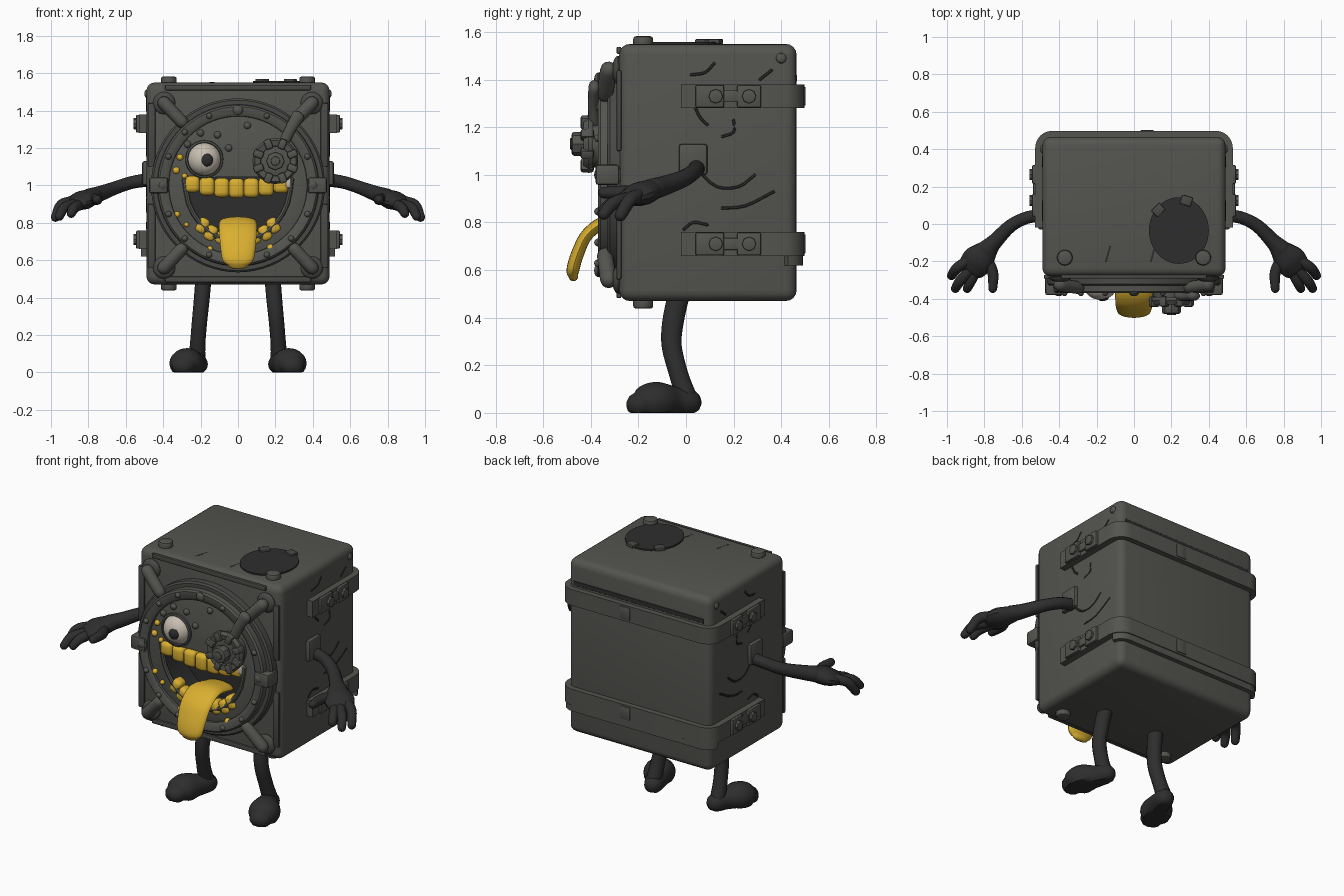
import bpy, bmesh, math
from mathutils import Vector, Matrix

if "Cube" in bpy.data.objects:
    bpy.data.objects.remove(bpy.data.objects["Cube"])

def material(name, r, g, b):
    m = bpy.data.materials.new(name)
    m.diffuse_color = (r, g, b, 1)
    m.use_nodes = True
    m.node_tree.nodes["Principled BSDF"].inputs["Base Color"].default_value = m.diffuse_color
    return m

GREY = material("iron grey", 0.088, 0.088, 0.080)
TRIM = material("dark iron", 0.066, 0.066, 0.062)
BLACK = material("soft black", 0.027, 0.027, 0.027)
YELLOW = material("warm yellow", 0.70, 0.43, 0.03)
IVORY = material("eye ivory", 0.58, 0.52, 0.44)
SIDES = ((-1, "left"), (1, "right"))
TURN = {'x': Matrix.Rotation(math.pi / 2, 4, 'Y'), 'y': Matrix.Rotation(math.pi / 2, 4, 'X'), 'z': Matrix()}

def finish(name, bm, mat):
    bmesh.ops.recalc_face_normals(bm, faces=bm.faces)
    me = bpy.data.meshes.new(name)
    bm.to_mesh(me)
    bm.free()
    me.materials.append(mat)
    ob = bpy.data.objects.new(name, me)
    bpy.context.collection.objects.link(ob)
    return ob

def box(name, c, size, mat, bevel=0.01, seg=2, rot=None):
    bm = bmesh.new()
    bmesh.ops.create_cube(bm, size=1, matrix=Matrix.Diagonal((*size, 1)))
    bmesh.ops.bevel(bm, geom=bm.edges[:], offset=bevel, segments=seg, profile=0.5, affect='EDGES')
    bm.transform(Matrix.Translation(c) @ (rot or Matrix()))
    return finish(name, bm, mat)

def cyl(name, c, axis, r, depth, mat, n=24, bevel=0.006, r2=None):
    bm = bmesh.new()
    bmesh.ops.create_cone(bm, cap_ends=True, segments=n, radius1=r, radius2=r2 or r, depth=depth)
    if bevel:
        rims = [e for e in bm.edges if abs(e.verts[0].co.z - e.verts[1].co.z) < 1e-5]
        bmesh.ops.bevel(bm, geom=rims, offset=bevel, segments=2, profile=0.5, affect='EDGES')
    bm.transform(Matrix.Translation(c) @ TURN[axis])
    return finish(name, bm, mat)

def ball(name, c, scale, mat, n=16):
    bm = bmesh.new()
    bmesh.ops.create_uvsphere(bm, u_segments=n, v_segments=n // 2 + 2, radius=1)
    bm.transform(Matrix.Translation(c) @ Matrix.Diagonal((*scale, 1)) @ TURN['y'])
    return finish(name, bm, mat)

def prism(name, outline, axis, lo, hi, mat):
    """Extrude a 2D outline along y (outline is x,z) or z (outline is x,y)."""
    bm = bmesh.new()
    f = bm.faces.new([bm.verts.new((u, lo, v) if axis == 'y' else (u, v, lo)) for u, v in outline])
    up = bmesh.ops.extrude_face_region(bm, geom=[f])['geom']
    move = (0, hi - lo, 0) if axis == 'y' else (0, 0, hi - lo)
    bmesh.ops.translate(bm, vec=move, verts=[g for g in up if isinstance(g, bmesh.types.BMVert)])
    return finish(name, bm, mat)

def ring(name, c, profile, mat, n=64):
    """Closed (radius, y) profile turned about the y axis."""
    bm = bmesh.new()
    loops = [[bm.verts.new((c[0] + r * math.cos(a), y, c[1] + r * math.sin(a))) for r, y in profile]
             for a in (2 * math.pi * i / n for i in range(n))]
    for i in range(n):
        for j in range(len(profile)):
            k = (j + 1) % len(profile)
            bm.faces.new((loops[i][j], loops[i][k], loops[(i + 1) % n][k], loops[(i + 1) % n][j]))
    return finish(name, bm, mat)

def sweep(name, pts, mat, ref=(0, 0, 1), n=14, sub=4, floor=None):
    """Rounded limb through (x, y, z, a, b); a is the half size along ref, b across it."""
    P = [Vector(p) for p in pts]
    P = [P[0] * 2 - P[1]] + P + [P[-1] * 2 - P[-2]]
    path = []
    for i in range(1, len(P) - 2):
        for t in (k / sub for k in range(sub)):
            p0, p1, p2, p3 = P[i - 1:i + 3]
            path.append(0.5 * (2 * p1 + (p2 - p0) * t + (2 * p0 - 5 * p1 + 4 * p2 - p3) * t * t
                               + (3 * p1 - p0 - 3 * p2 + p3) * t ** 3))
    path.append(P[-2])
    for p in (path[0], path[-1]):
        p[3], p[4] = max(abs(p[3]), .001), max(abs(p[4]), .001)
    pos = [Vector(p[:3]) for p in path]
    tan = [(pos[min(i + 1, len(pos) - 1)] - pos[max(i - 1, 0)]).normalized() for i in range(len(pos))]
    rows = [(p, t, q[3], q[4]) for p, t, q in zip(pos, tan, path)]
    def cap(row, s):
        p, t, a, b = row
        return [(p + t * s * min(a, b) * math.sin(k), t, a * math.cos(k), b * math.cos(k)) for k in (0.5, 0.95, 1.3)]
    rows = cap(rows[0], -1)[::-1] + rows + cap(rows[-1], 1)
    bm = bmesh.new()
    loops = []
    for p, t, a, b in rows:
        u = (Vector(ref) - t * t.dot(Vector(ref))).normalized()
        w = t.cross(u)
        loops.append([bm.verts.new(p + u * a * math.cos(2 * math.pi * k / n) + w * b * math.sin(2 * math.pi * k / n))
                      for k in range(n)])
    for A, B in zip(loops, loops[1:]):
        for k in range(n):
            bm.faces.new((A[k], A[(k + 1) % n], B[(k + 1) % n], B[k]))
    bm.faces.new(loops[0])
    bm.faces.new(loops[-1])
    if floor is not None:
        for v in bm.verts:
            v.co.z = max(v.co.z, floor)
    return finish(name, bm, mat)

# safe body and round face, with the mouth hollowed out
body = box("safe_body", (0, 0.092, 1.01), (0.98, 0.745, 1.08), GREY, 0.045, 4)
face = cyl("face_disc", (0, -0.305, 1.0), 'y', 0.39, 0.08, GREY, 64)
arc = [(0.285 * math.cos(a), 1.03 + 0.33 * math.sin(a)) for a in (math.pi + math.pi * i / 24 for i in range(25))]
cutter = prism("mouth_cutter", arc + [(0.1, 1.045), (-0.1, 1.045)], 'y', -0.5, -0.16, GREY)
cutter.data.materials.append(BLACK)
for p in cutter.data.polygons:
    p.material_index = 1
for ob in (body, face):
    ob.data.materials.append(BLACK)
    mod = ob.modifiers.new("mouth", 'BOOLEAN')
    mod.object, mod.operation, mod.solver = cutter, 'DIFFERENCE', 'EXACT'
    bpy.context.view_layer.objects.active = ob
    bpy.ops.object.modifier_apply(modifier="mouth")
bpy.data.objects.remove(cutter)
sweep("lower_lip", [(x, -0.345, z, .014, .014) for x, z in arc[::3]], GREY, ref=(0, 1, 0), n=8, sub=2)

# door rings with rivets and clamps
ring("door_flange", (0, 1.0), [(.38, -.26), (.465, -.26), (.465, -.32), (.455, -.33), (.38, -.33)], TRIM)
ring("door_rim", (0, 1.0), [(.365, -.3), (.435, -.3), (.43, -.36), (.42, -.37), (.385, -.37), (.37, -.36)], GREY)
for i in range(16):
    a = math.pi * i / 8
    r = 0.028 if i % 4 == 0 else 0.017
    ball("rim_rivet", (.402 * math.cos(a), -.368, 1 + .402 * math.sin(a)), (r, .018, r), GREY, 10)
for s, side in SIDES:
    box("rim_clamp_" + side, (s * .425, -.33, 1.0), (.10, .10, .085), GREY, .012)
    for z, d in ((1.42, 1), (.58, -1)):
        sweep("corner_bar_" + side, [(s * .30, -.34, z - d * .08, .034, .034), (s * .395, -.325, z + d * .02, .036, .036)],
              GREY, ref=(0, 1, 0), n=12)
        ball("corner_pad_" + side, (s * .395, -.285, z + d * .02), (.06, .025, .06), TRIM)
        # edge strips on the front frame
        box("frame_strip_" + side, (s * .462, -.282, 1 + d * .27), (.04, .02, .34), TRIM, .006)
    for z in (1.555, .465):
        cyl("corner_bolt_" + side, (s * .37, -.18, z), 'z', .042, .055, GREY, 16, .012)
for z in (.497, 1.523):
    box("frame_rail", (0, -.282, z), (.78, .02, .03), TRIM, .006)

# combination dial with lever
cyl("dial_plate", (.20, -.37, 1.13), 'y', .10, .08, GREY, 32)
ring("dial_wheel", (.20, 1.13), [(.075, -.39), (.118, -.39), (.122, -.41), (.11, -.43), (.08, -.425)], GREY, 40)
for i in range(8):
    a = math.pi * (i + .5) / 4
    box("dial_grip", (.2 + .098 * math.cos(a), -.415, 1.13 + .098 * math.sin(a)), (.055, .055, .04), GREY, .01,
        rot=Matrix.Rotation(-a, 4, 'Y'))
cyl("dial_hub", (.20, -.45, 1.13), 'y', .05, .06, GREY, 8, .01)
cyl("dial_hub_nut", (.20, -.475, 1.13), 'y', .025, .025, GREY, 12)
sweep("dial_lever", [(.24, -.385, 1.22, .025, .03), (.28, -.39, 1.30, .022, .03), (.32, -.385, 1.37, .025, .036)],
      GREY, ref=(0, 1, 0))

# eye
ball("eyeball", (-.18, -.325, 1.14), (.09, .08, .09), IVORY, 28)
ball("pupil", (-.168, -.39, 1.137), (.035, .022, .037), BLACK, 20)
ring("eye_socket", (-.18, 1.14), [(.085, -.33), (.104, -.33), (.10, -.356), (.089, -.36)], TRIM, 32)
for x, z in ((-.27, 1.22), (-.20, 1.28), (-.11, 1.27), (-.05, 1.2), (.05, 1.32)):
    ball("face_rivet", (x, -.347, z), (.02, .016, .02), GREY, 10)

# teeth, spots and tongue
for i in range(7):
    x = -.245 + .079 * i
    box("upper_tooth", (x, -.325, .985 + .35 * x * x), (.082, .085, .105 - .3 * x * x), YELLOW, .025, 3)
box("chipped_tooth", (.265, -.345, 1.015), (.04, .04, .06), IVORY, .012)
for s, side in SIDES:
    for x, z in ((.19, .785), (.145, .745), (.085, .725)):
        box("lower_tooth_" + side, (s * x, -.32, z), (.062, .075, .085), YELLOW, .022, 3,
            rot=Matrix.Rotation(-s * .5, 4, 'Y'))
for x, z, r in ((-.31, 1.15, .018), (-.33, 1.08, .02), (-.285, 1.05, .016), (-.325, .845, .017), (-.275, .79, .014),
                (.175, .665, .022), (-.15, .66, .017)):
    ball("yellow_spot", (x, -.348, z), (r, .018, r), YELLOW, 10)
sweep("tongue", [(0, -.18, .78, .095, .03), (0, -.32, .805, .10, .028), (0, -.41, .755, .10, .026),
                 (0, -.455, .67, .094, .027), (0, -.475, .60, .082, .027), (0, -.473, .573, .055, .02)],
      YELLOW, ref=(1, 0, 0), n=20)

# straps around the back, with latches and bolts
def u_path(x, y, r):
    half = [(x, -.02)] + [(x - r + r * math.cos(a), y - r + r * math.sin(a)) for a in (math.pi * i / 12 for i in range(7))]
    return half + [(-u, v) for u, v in reversed(half)]
strap = u_path(.528, .498, .09) + u_path(.48, .452, .06)[::-1]
for label, z in (("upper", 1.33), ("lower", .71)):
    prism(label + "_strap", strap, 'z', z - .05, z + .05, GREY)
    box(label + "_strap_buckle", (.07, .49, z), (.07, .025, .08), GREY, .005)
    low = z + (.075 if label == "upper" else -.075)
    box(label + "_seam", (0, .462, low), (.90, .008, .03), BLACK, .002, 1)
    for s, side in SIDES:
        box(label + "_latch_" + side, (s * .53, .10, z), (.03, .12, .095), GREY, .006)
        box(label + "_latch_end_" + side, (s * .53, .265, z), (.03, .10, .095), GREY, .006)
        box(label + "_latch_tongue_" + side, (s * .53, .19, z), (.02, .08, .05), GREY, .005)
        for y in (.125, .265):
            cyl(label + "_latch_bolt_" + side, (s * .547, y, z), 'x', .03, .025, GREY, 8, .004)
prism("strap_lower_lip", u_path(.522, .492, .085)[2:-2] + u_path(.48, .452, .06)[::-1][2:-2], 'z', .62, .662, GREY)

# vent disc and chips on the lid
vent = cyl("top_vent", (0, 0, 0), 'z', 1, 1, BLACK, 48, 0)
vent.data.transform(Matrix.Translation((.24, -.035, 1.553)) @ Matrix.Diagonal((.16, .178, .012, 1)))
for x, y, a in ((.13, .075, .8), (.28, .125, -.3)):
    box("vent_tab", (x, y, 1.56), (.06, .05, .02), TRIM, .005, rot=Matrix.Rotation(a, 4, 'Z'))
for x in (-.14, .1):
    sweep("lid_scratch", [(x - .01, -.2, 1.549, .003, .006), (x + .012, -.12, 1.549, .003, .006)], BLACK, n=6)

# side scratches, sockets, arms and hands, legs and shoes
scratches = (((.06, 1.01), (.13, .95), (.22, .95), (.29, 1.0)), ((.15, .86), (.25, .87), (.37, .93)),
             ((.04, 1.28), (.06, 1.24), (.09, 1.21)), ((.15, 1.16), (.20, 1.18), (.20, 1.23)),
             ((-.01, .77), (.03, .80), (.09, .79)), ((.02, 1.42), (.08, 1.43), (.12, 1.47)), ((.31, 1.4), (.36, 1.44)))
for s, side in SIDES:
    for line in scratches:
        sweep("side_scratch_" + side, [(s * .489, y, z, .007, .004) for y, z in line], BLACK, n=6, sub=3)
    ball("side_rivet_" + side, (s * .49, .40, 1.49), (.012, .022, .022), GREY, 10)
    box("arm_socket_" + side, (s * .495, .03, 1.065), (.035, .12, .13), GREY, .012)
    def limb(name, pts, ref=(0, 0, 1), **kw):
        return sweep(name + "_" + side, [(s * p[0], *p[1:]) for p in pts], BLACK, ref=ref, **kw)
    limb("arm", [(.48, .045, 1.03, .036, .036), (.57, .035, 1.015, .034, .034), (.66, -.01, .985, .036, .036),
                 (.74, -.09, .955, .042, .042), (.79, -.14, .94, .045, .055)])
    limb("palm", [(.77, -.125, .945, .042, .05), (.83, -.19, .92, .05, .085), (.865, -.23, .905, .036, .08)])
    limb("finger_a", [(.88, -.19, .915, .03, .03), (.945, -.235, .895, .029, .029), (.975, -.275, .83, .025, .025)])
    limb("finger_b", [(.87, -.24, .90, .03, .03), (.93, -.305, .88, .028, .028), (.955, -.345, .835, .024, .024)])
    limb("finger_c", [(.84, -.24, .90, .03, .03), (.875, -.31, .88, .028, .028), (.892, -.345, .85, .024, .024)])
    limb("thumb", [(.79, -.18, .925, .03, .03), (.755, -.26, .925, .03, .03), (.755, -.345, .925, .024, .024)])
    limb("leg", [(.185, -.03, .50, .043, .047), (.195, -.055, .38, .042, .046), (.205, -.06, .28, .041, .043),
                 (.215, -.03, .16, .041, .041), (.22, 0, .07, .045, .045)], ref=(1, 0, 0))
    limb("shoe", [(.215, .01, .045, .055, .055), (.235, -.05, .05, .062, .066), (.268, -.115, .05, .08, .088),
                  (.285, -.165, .045, .075, .085), (.292, -.195, .035, .055, .065)], n=20, floor=0.0)

# smooth shading with crisp edges
for ob in bpy.data.objects:
    ob.select_set(ob.type == 'MESH')
bpy.context.view_layer.objects.active = body
bpy.ops.object.shade_smooth_by_angle(angle=math.radians(35))
